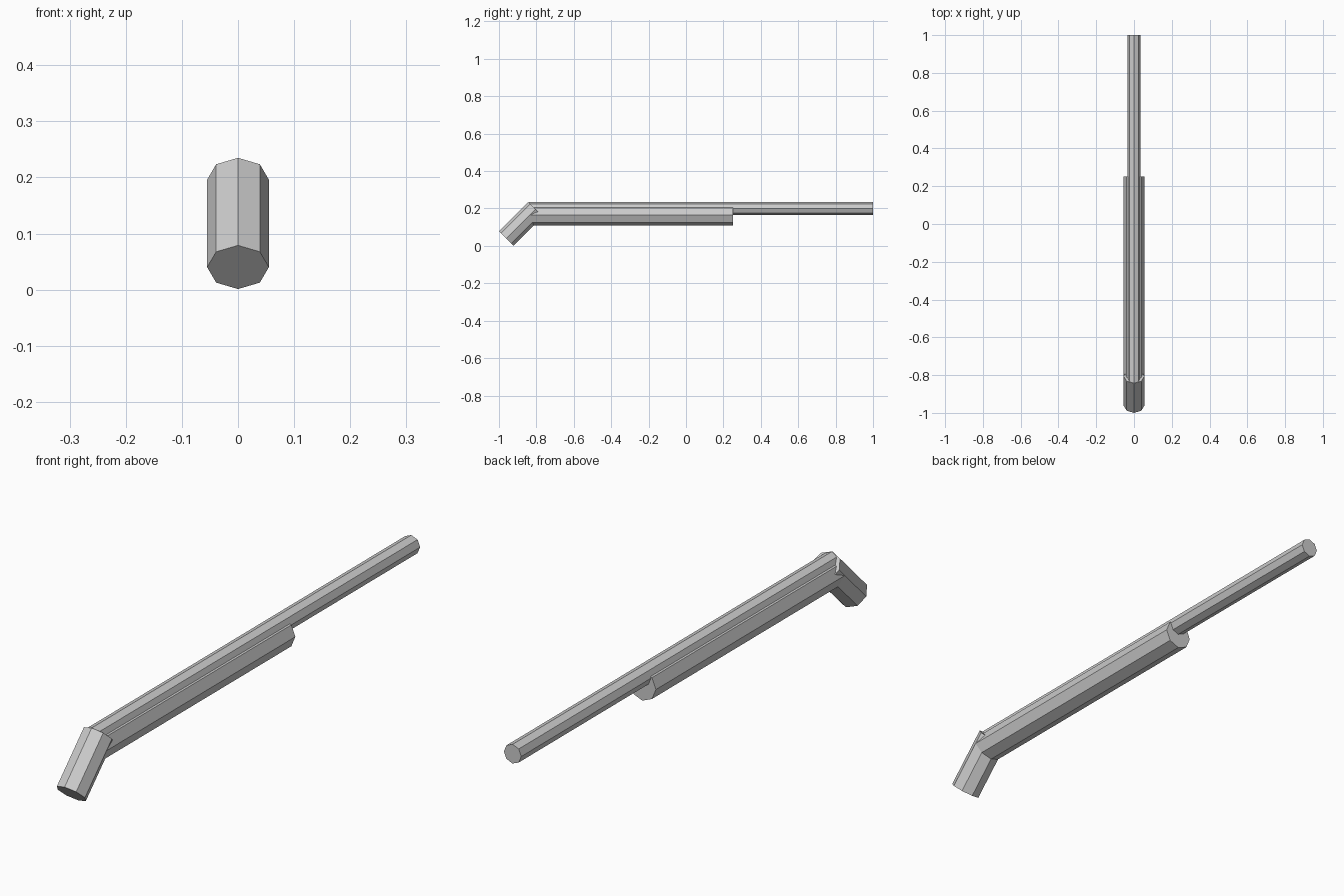
import bpy
from mathutils import Vector

if "Cube" in bpy.data.objects:
    bpy.data.objects.remove(bpy.data.objects["Cube"])


def rod(name, start, end, radius):
    """Eight-sided rod between two points, with a corner line on its top."""
    a, b = Vector(start), Vector(end)
    axis = b - a
    bpy.ops.mesh.primitive_cylinder_add(
        vertices=8, radius=radius, depth=axis.length, location=(a + b) / 2)
    ob = bpy.context.object
    ob.name = ob.data.name = name
    # All rods lie in the YZ plane, so a turn about X is enough
    ob.rotation_euler = (Vector((0, 0, 1)).rotation_difference(axis)).to_euler()
    return ob


# Long thin tube along the top
rod("upper_tube", (0, -0.84, 0.2), (0, 1.0, 0.2), 0.035)

# Thicker body below it
rod("lower_body", (0, -0.835, 0.164), (0, 0.252, 0.164), 0.055)

# Angled handle, sloping down at 45 degrees
rod("angled_handle", (0, -0.961, 0.04), (0, -0.805, 0.196), 0.055)
